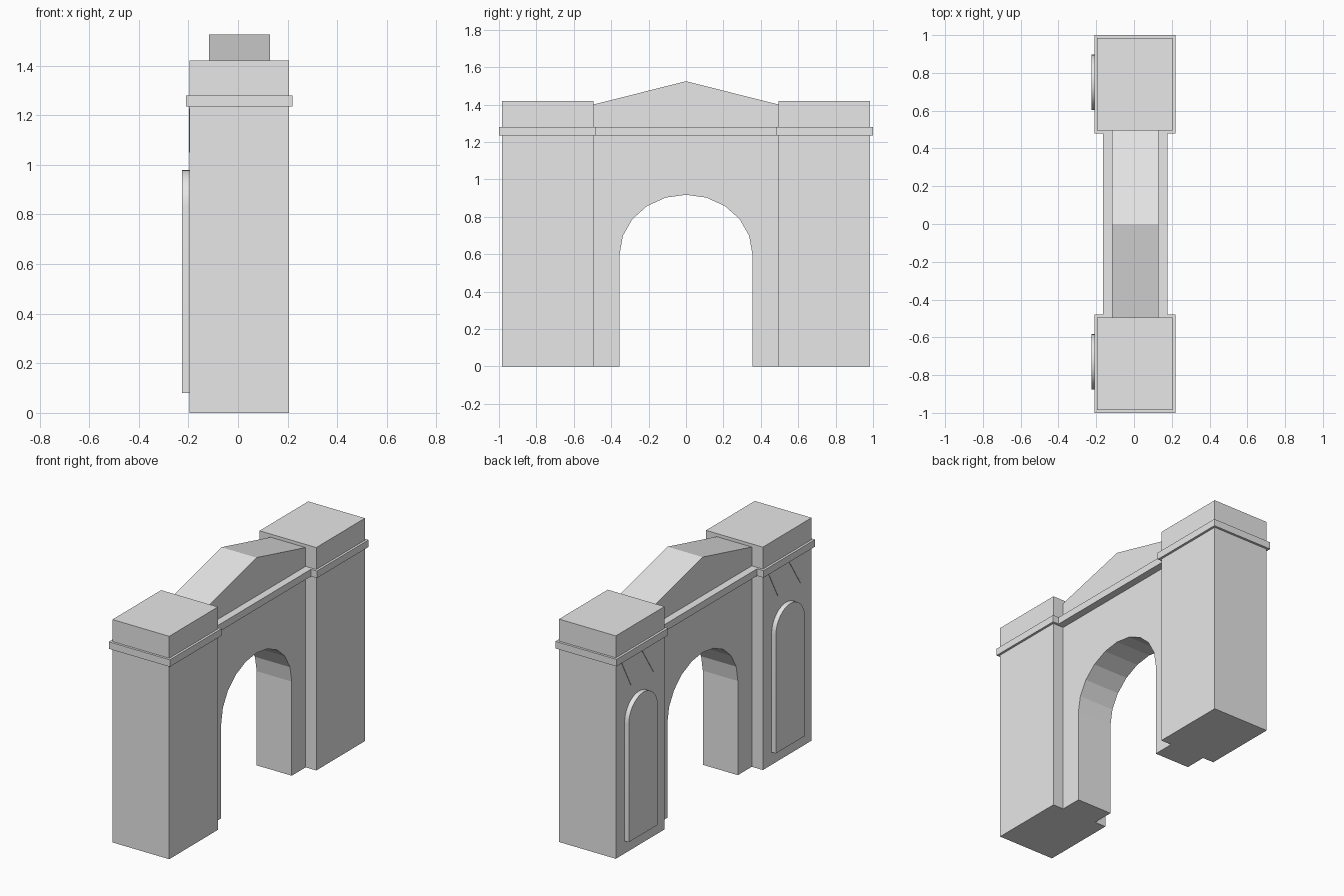
import bpy
import bmesh
from math import sin, cos, pi, radians

cube = bpy.data.objects.get("Cube")
if cube:
    bpy.data.objects.remove(cube, do_unlink=True)

stone = bpy.data.materials.new("light grey stone")
stone.use_nodes = True
stone.diffuse_color = (0.8, 0.8, 0.8, 1)
stone.node_tree.nodes["Principled BSDF"].inputs["Base Color"].default_value = (0.8, 0.8, 0.8, 1)


def extrude_x(name, outlines, x0, x1, smooth=False):
    """Solid made from (y, z) outlines pushed from x0 to x1."""
    bm = bmesh.new()
    for outline in outlines:
        face = bm.faces.new([bm.verts.new((x0, y, z)) for y, z in outline])
        grown = bmesh.ops.extrude_face_region(bm, geom=[face], use_keep_orig=True)
        moved = [v for v in grown["geom"] if isinstance(v, bmesh.types.BMVert)]
        bmesh.ops.translate(bm, verts=moved, vec=(x1 - x0, 0, 0))
    bmesh.ops.recalc_face_normals(bm, faces=bm.faces)
    mesh = bpy.data.meshes.new(name)
    bm.to_mesh(mesh)
    bm.free()
    mesh.materials.append(stone)
    obj = bpy.data.objects.new(name, mesh)
    bpy.context.collection.objects.link(obj)
    if smooth:
        bpy.ops.object.select_all(action="DESELECT")
        obj.select_set(True)
        bpy.context.view_layer.objects.active = obj
        bpy.ops.object.shade_smooth_by_angle(angle=radians(30))
    return obj


def rect(y0, y1, z0, z1):
    return [(y0, z0), (y1, z0), (y1, z1), (y0, z1)]


def arch(cy, spring, ry, rz, steps):
    """Arc points from the +y side over to the -y side."""
    return [(cy + ry * cos(pi * i / steps), spring + rz * sin(pi * i / steps))
            for i in range(steps + 1)]


# Gate wall with arched opening and gabled top
wall = [(-0.495, 0), (-0.495, 1.4), (0, 1.525), (0.495, 1.4), (0.495, 0), (0.355, 0)]
wall += arch(0, 0.6, 0.355, 0.318, 10) + [(-0.355, 0)]
extrude_x("arched_wall", [wall], -0.117, 0.13)
extrude_x("wall_cornice", [rect(-0.49, 0.49, 1.235, 1.28)], -0.165, 0.178)

# Towers: both carry the same details, shifted along y
for side, cy in (("back", 0.74), ("front", -0.74)):
    extrude_x(side + "_tower", [rect(cy - 0.245, cy + 0.245, 0, 1.42)], -0.195, 0.205)
    extrude_x(side + "_tower_cornice", [rect(cy - 0.26, cy + 0.26, 1.235, 1.28)], -0.21, 0.22)

    # Raised round-topped panel
    py = cy + 0.01
    panel = [(py - 0.147, 0.08), (py + 0.147, 0.08)] + arch(py, 0.833, 0.147, 0.147, 16)
    extrude_x(side + "_arched_panel", [panel], -0.225, -0.19, smooth=True)

    # Pointed teeth below the cornice
    teeth = [[(cy + a, 1.237), (cy + b, 1.05), (cy + c, 1.237)]
             for a, b, c in ((0.195, 0.095, -0.01), (-0.01, -0.13, -0.245))]
    extrude_x(side + "_pointed_trim", teeth, -0.198, -0.193)
